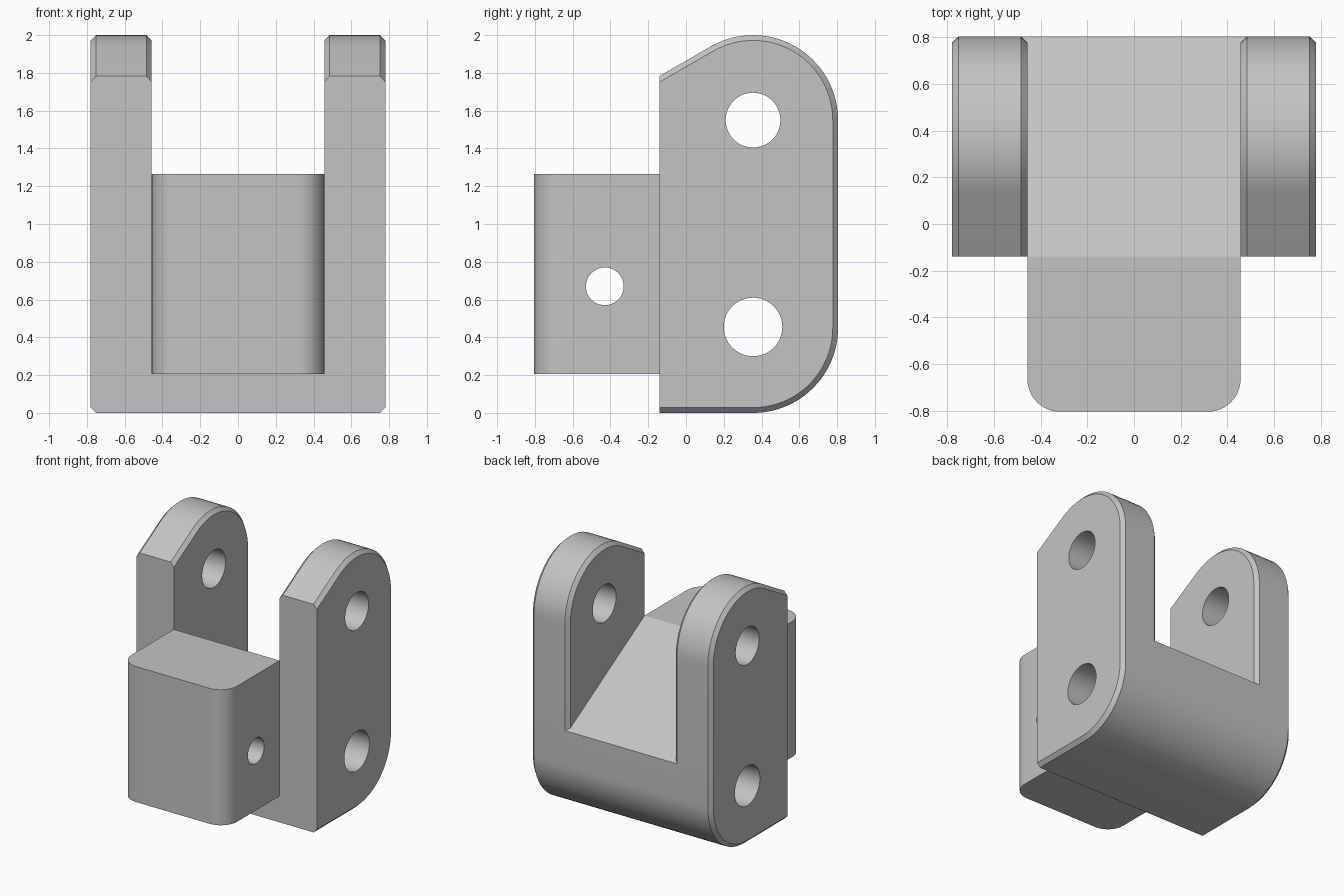
import bpy, bmesh, math

if "Cube" in bpy.data.objects:
    bpy.data.objects.remove(bpy.data.objects["Cube"])

FRONT, HALF, INNER, CH = -0.14, 0.78, 0.457, 0.028
LUG_Y, LOW_Z, TOP_Z, R = 0.355, 0.45, 1.55, 0.45
SLOPE = math.tan(math.radians(30))
RIDGE = 1.265

grey = bpy.data.materials.new("plain grey")
grey.use_nodes = True
grey.diffuse_color = (0.55, 0.55, 0.55, 1)
grey.node_tree.nodes["Principled BSDF"].inputs["Base Color"].default_value = grey.diffuse_color


def arc(z, r, start, end, n=24):
    """Points on an arc about the lug axis, in the side plane."""
    angles = [math.radians(start + (end - start) * i / n) for i in range(n + 1)]
    return [(LUG_Y + r * math.cos(a), z + r * math.sin(a)) for a in angles]


def cheek_outline(inset):
    r = R - inset
    low, high = arc(LOW_Z, r, -90, 0), arc(TOP_Z, r, 0, 120)
    y, z = high[-1]
    return [(FRONT, LOW_Z - r)] + low + high + [(FRONT, z - (y - FRONT) * SLOPE)]


def loft(name, sections):
    """Join side outlines, given as (x, points), into a closed solid."""
    bm = bmesh.new()
    rings = [[bm.verts.new((x, y, z)) for y, z in pts] for x, pts in sections]
    for a, b in zip(rings, rings[1:]):
        for i in range(len(a)):
            j = (i + 1) % len(a)
            bm.faces.new((a[i], a[j], b[j], b[i]))
    bm.faces.new(rings[0][::-1])
    bm.faces.new(rings[-1])
    bmesh.ops.recalc_face_normals(bm, faces=bm.faces)
    mesh = bpy.data.meshes.new(name)
    bm.to_mesh(mesh)
    bm.free()
    obj = bpy.data.objects.new(name, mesh)
    bpy.context.collection.objects.link(obj)
    mesh.materials.append(grey)
    return obj


def boolean(obj, other, operation):
    mod = obj.modifiers.new(operation.lower(), "BOOLEAN")
    mod.operation, mod.solver, mod.object = operation, "EXACT", other
    bpy.context.view_layer.objects.active = obj
    bpy.ops.object.modifier_apply(modifier=mod.name)
    bpy.data.objects.remove(other)


# Core between the cheeks, with its sloping floor
core_outline = [(FRONT, 0)] + arc(LOW_Z, R, -90, 0)
core_outline += [(LUG_Y + R, RIDGE - (LUG_Y + R - FRONT) * SLOPE), (FRONT, RIDGE)]
bracket = loft("bracket", [(-INNER - CH, core_outline), (INNER + CH, core_outline)])

# Cheeks, chamfered round their rim on both sides
full, small = cheek_outline(0), cheek_outline(CH)
for side in (-1, 1):
    cheek = loft("cheek", [(side * INNER, small), (side * (INNER + CH), full),
                           (side * (HALF - CH), full), (side * HALF, small)])
    boolean(bracket, cheek, "UNION")

# Front block with rounded upright corners
block_outline = [(-0.805, 0.205), (0, 0.205), (0, RIDGE + FRONT * SLOPE),
                 (FRONT, RIDGE), (-0.805, RIDGE)]
block = loft("front_block", [(-INNER, block_outline), (INNER, block_outline)])
bm = bmesh.new()
bm.from_mesh(block.data)
corners = [e for e in bm.edges if all(v.co.y < -0.8 for v in e.verts)
           and abs(e.verts[0].co.z - e.verts[1].co.z) > 0.5]
bmesh.ops.bevel(bm, geom=corners, offset=0.14, segments=12, profile=0.5, affect="EDGES")
bm.to_mesh(block.data)
bm.free()
boolean(bracket, block, "UNION")

# Pin holes right through
for y, z, r in ((LUG_Y, TOP_Z, 0.145), (LUG_Y, 0.455, 0.155), (-0.43, 0.67, 0.1)):
    bpy.ops.mesh.primitive_cylinder_add(vertices=48, radius=r, depth=2, location=(0, y, z),
                                        rotation=(0, math.pi / 2, 0))
    pin = bpy.context.object
    pin.data.materials.append(grey)
    pin.hide_render = True
    boolean(bracket, pin, "DIFFERENCE")

bpy.ops.object.select_all(action="DESELECT")
bracket.select_set(True)
bpy.context.view_layer.objects.active = bracket
bpy.ops.object.shade_smooth_by_angle(angle=math.radians(20))
